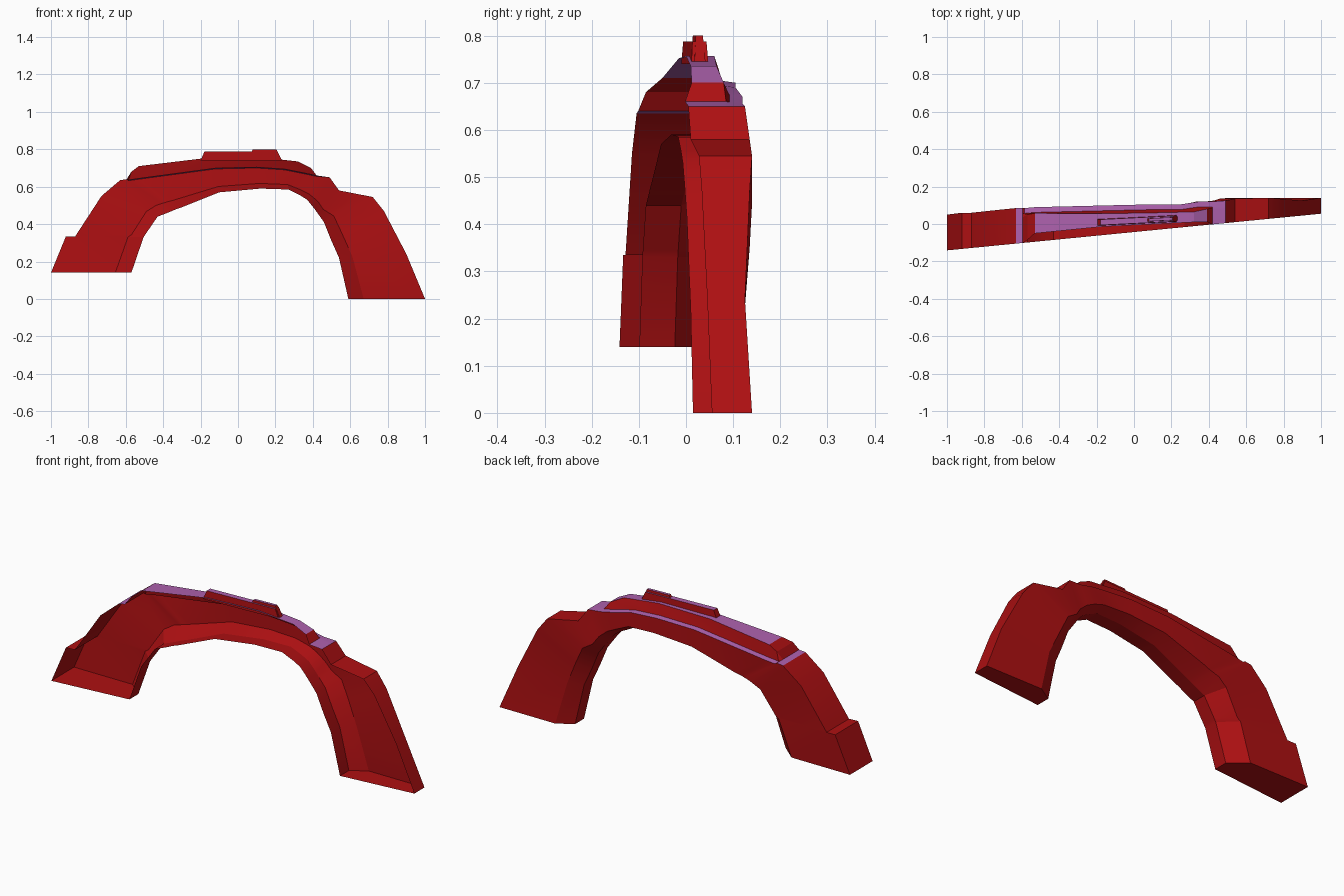
import bpy, math
from mathutils import Vector

if "Cube" in bpy.data.objects:
    bpy.data.objects.remove(bpy.data.objects["Cube"])


def material(name, rgb):
    m = bpy.data.materials.new(name)
    m.diffuse_color = (*rgb, 1)
    m.use_nodes = True
    m.node_tree.nodes["Principled BSDF"].inputs["Base Color"].default_value = m.diffuse_color
    return m


ROCK = material("red_rock", (0.42, 0.005, 0.006))
MOSS = material("purple_ledge", (0.42, 0.12, 0.42))


def make(name, verts, faces):
    me = bpy.data.meshes.new(name)
    me.from_pydata(verts, [], faces)
    me.materials.append(ROCK)
    me.materials.append(MOSS)
    me.update()
    # level faces high on the arch are the purple ledges
    for p in me.polygons:
        if abs(p.normal.z) > 0.86 and p.center.z > 0.62:
            p.material_index = 1
    ob = bpy.data.objects.new(name, me)
    bpy.context.collection.objects.link(ob)
    bpy.context.view_layer.objects.active = ob
    ob.select_set(True)
    bpy.ops.object.shade_smooth_by_angle(angle=math.radians(20))
    ob.select_set(False)
    return ob


def cut(x):
    """The open front of the shell lies on this slanted plane."""
    return -0.043 + 0.098 * x


# Legs: inner x, z, outer x, z, back y
left_leg = [(-.57, .14, -1, .14, .05), (-.505, .33, -.92, .335, .06),
            (-.495, .345, -.87, .335, .06), (-.43, .44, -.73, .55, .075),
            (-.39, .455, -.63, .635, .085), (-.36, .467, -.595, .64, .085)]
right_leg = [(.41, .48, .49, .65, .125), (.435, .445, .54, .58, .135),
             (.46, .41, .72, .545, .14), (.50, .31, .78, .47, .135),
             (.54, .22, .90, .24, .125), (.59, 0, 1, 0, .14)]
# Span: inner x, z, lower ledge x, z, back y, top x, z, top back y, top front y
span = [(-.33, .48, -.585, .632, .085, -.57, .68, .05, -.085),
        (-.30, .49, -.53, .64, .09, -.53, .71, .058, -.05),
        (-.10, .57, -.12, .695, .10, -.18, .752, .055, -.015),
        (.12, .59, .10, .70, .105, .12, .757, .06, 0),
        (.27, .585, .25, .69, .105, .32, .735, .065, .01),
        (.33, .555, .35, .67, .12, .39, .70, .08, .012),
        (.37, .53, .42, .655, .12, .42, .66, .085, -.002)]


def full(s):
    xi, zi, xo, zo, yb = s
    return (*s, xo, zo, yb - .05, cut(xo))


def section(xi, zi, xl, zl, yb, xt, zt, y5, yf):
    bx, bz = xi + (xl - xi) * .2, zi + (zl - zi) * .25
    return [(xi, cut(xi), zi), (xi, cut(xi) + .075, zi), (bx, yb, bz),
            (xl, yb, zl), (xl, yb - .028, zl + .004 * (zt > zl)),
            (xt, y5, zt), (xt, yf, zt)]


# Arch shell, open at the front, with closed feet
rings = [section(*s) for s in
         [full(s) for s in left_leg] + span + [full(s) for s in right_leg]]
n = len(rings[0])
verts = [v for r in rings for v in r]
faces = [(i * n + j, i * n + j + 1, (i + 1) * n + j + 1, (i + 1) * n + j)
         for i in range(len(rings) - 1) for j in range(n - 1)]
last = (len(rings) - 1) * n
faces += [tuple(reversed(range(n))), tuple(range(last, last + n))]
make("rock_arch", verts, faces)


# Crest blocks: tapered slabs following the slant of the arch
def slab(name, x0, x1, y, w, z0, z1, taper):
    vs = []
    for z, t in ((z0, 0), (z1, taper)):
        for x, s in ((x0 + t, -1), (x1 - t, -1), (x1 - t, 1), (x0 + t, 1)):
            vs.append((x, y + .05 * x + s * (w - t * .15), z))
    make(name, vs, [(3, 2, 1, 0), (4, 5, 6, 7)] +
         [(i, (i + 1) % 4, 4 + (i + 1) % 4, 4 + i) for i in range(4)])


slab("crest_slab_long", -.20, .23, .018, .018, .74, .787, .02)
slab("crest_slab_short", .05, .235, .018, .012, .74, .80, .03)
